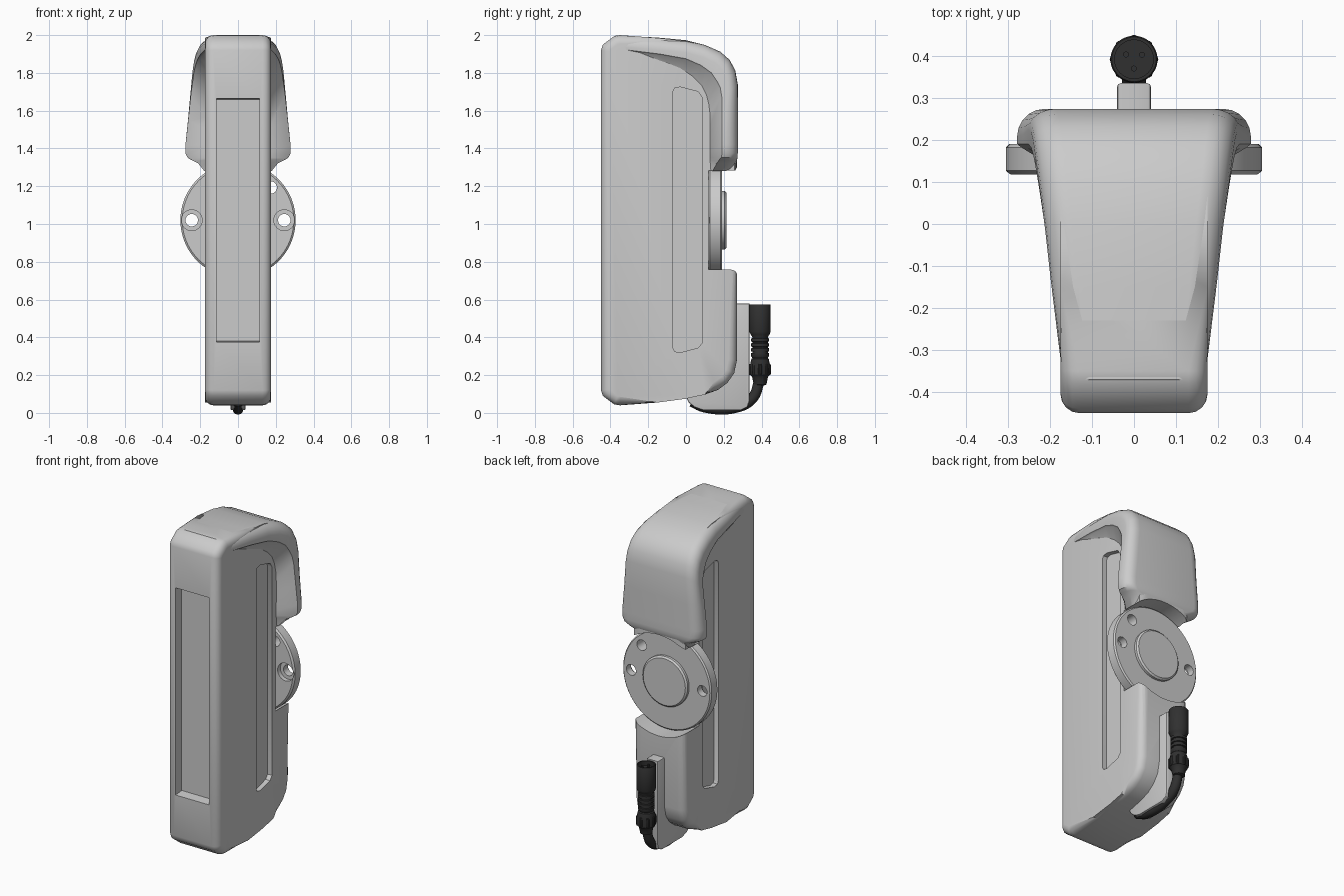
import bpy, bmesh, math
from mathutils import Vector

if "Cube" in bpy.data.objects:
    bpy.data.objects.remove(bpy.data.objects["Cube"])


def finish(name, bm, mat=None):
    bmesh.ops.recalc_face_normals(bm, faces=bm.faces)
    me = bpy.data.meshes.new(name)
    bm.to_mesh(me)
    bm.free()
    ob = bpy.data.objects.new(name, me)
    bpy.context.collection.objects.link(ob)
    if mat:
        me.materials.append(mat)
    return ob


def prism(name, pts, x0, x1, bevel=0.0, segs=4):
    """Extrude a (y, z) outline along x and round its two rims."""
    bm = bmesh.new()
    a = [bm.verts.new((x0, y, z)) for y, z in pts]
    b = [bm.verts.new((x1, y, z)) for y, z in pts]
    caps = [bm.faces.new(a), bm.faces.new(b[::-1])]
    n = len(pts)
    for i in range(n):
        bm.faces.new((a[i], a[(i + 1) % n], b[(i + 1) % n], b[i]))
    if bevel:
        bmesh.ops.bevel(bm, geom=[e for f in caps for e in f.edges], offset=bevel,
                        segments=segs, profile=0.5, affect='EDGES')
    return finish(name, bm)


def lathe(name, prof, centre, axis='Z', segs=48, mat=None):
    """Revolve (radius, height) points about the z or y axis."""
    bm = bmesh.new()
    rings = []
    for r, h in prof:
        ring = []
        for i in range(segs):
            t = 2 * math.pi * i / segs
            c, s = r * math.cos(t), r * math.sin(t)
            p = (c, s, h) if axis == 'Z' else (c, h, s)
            ring.append(bm.verts.new(Vector(p) + Vector(centre)))
        rings.append(ring)
    for a, b in zip(rings, rings[1:]):
        for i in range(segs):
            j = (i + 1) % segs
            bm.faces.new((a[i], a[j], b[j], b[i]))
    bm.faces.new(rings[0])
    bm.faces.new(rings[-1])
    return finish(name, bm, mat)


def cut(ob, cutters):
    bpy.context.view_layer.objects.active = ob
    for c in cutters:
        c.hide_render = True
        m = ob.modifiers.new("cut", 'BOOLEAN')
        m.operation, m.solver, m.object = 'DIFFERENCE', 'EXACT', c
        bpy.ops.object.modifier_apply(modifier=m.name)


def remove(obs):
    for o in obs:
        bpy.data.objects.remove(o, do_unlink=True)


dark = bpy.data.materials.new("dark_rubber")
dark.diffuse_color = (0.03, 0.03, 0.03, 1)
dark.use_nodes = True
dark.node_tree.nodes["Principled BSDF"].inputs["Base Color"].default_value = dark.diffuse_color
HUB = 1.02

# main body
body = prism("main_body", [
    (-.45, .12), (-.44, .09), (-.38, .045), (-.35, .04), (-.15, .055), (0, .075), (.1, .097),
    (.17, .122), (.22, .16), (.255, .21), (.27, .28), (.27, 1.74), (.258, 1.81),
    (.23, 1.865), (.18, 1.91), (.1, 1.945), (0, 1.97), (-.15, 1.985), (-.35, 2.0),
    (-.38, 1.995), (-.44, 1.95), (-.45, 1.92)], -.175, .175, .045)

# flared hood: outer point, half width, lip point, root point
stations = [
    ((-.43, 1.955), .14, (-.42, 1.93), (-.41, 1.92)),
    ((-.37, 1.998), .172, (-.34, 1.925), (-.34, 1.90)),
    ((-.15, 1.987), .197, (-.14, 1.90), (-.17, 1.855)),
    ((0, 1.973), .213, (0, 1.875), (-.04, 1.81)),
    ((.1, 1.948), .225, (.08, 1.84), (.03, 1.765)),
    ((.182, 1.912), .234, (.135, 1.80), (.075, 1.72)),
    ((.232, 1.868), .24, (.165, 1.755), (.1, 1.67)),
    ((.261, 1.812), .245, (.182, 1.72), (.112, 1.62)),
    ((.274, 1.74), .251, (.19, 1.67), (.118, 1.57)),
    ((.274, 1.58), .264, (.19, 1.55), (.12, 1.5)),
    ((.274, 1.42), .278, (.19, 1.42), (.12, 1.42)),
    ((.274, 1.375), .278, (.19, 1.375), (.12, 1.375)),
    ((.273, 1.352), .268, (.188, 1.352), (.12, 1.352)),
    ((.27, 1.338), .245, (.18, 1.338), (.12, 1.338)),
    ((.265, 1.322), .212, (.165, 1.322), (.12, 1.322)),
    ((.255, 1.28), .178, (.14, 1.28), (.12, 1.28))]
bm = bmesh.new()
rings = []
for o, w, l, r in stations:
    o, l = Vector(o), Vector(l)
    d = (l - o).length
    rad = min(.065, d * .85)
    half = []
    for k in range(6):
        a = math.pi / 2 * k / 5
        p = o.lerp(l, rad * (1 - math.cos(a)) / d)
        half.append((w - rad * (1 - math.sin(a)), p.x, p.y))
    half += [(w, l.x, l.y), (w - .01, l.x - .008, l.y - .005), (min(.165, w - .012), *r)]
    full = half + [(-x, y, z) for x, y, z in reversed(half)]
    rings.append([bm.verts.new(p) for p in full])
for a, b in zip(rings, rings[1:]):
    for i in range(len(a)):
        j = (i + 1) % len(a)
        bm.faces.new((a[i], a[j], b[j], b[i]))
bm.faces.new(rings[0])
bm.faces.new(rings[-1])
hood = finish("flared_hood", bm)

# recesses: front panel, side slots, round hub pocket
panel = prism("cut_panel", [(-.6, .36), (-.39, .38), (-.39, 1.66), (-.6, 1.68)], -.115, .115)
slot = [(-.07, .345), (-.06, .325), (-.03, .32), (.065, .345), (.085, .37),
        (.085, 1.67), (.065, 1.7), (-.03, 1.725), (-.06, 1.72), (-.07, 1.70)]
slots = [prism("cut_slot", slot, s * .145, s * .3) for s in (-1, 1)]
pocket = lathe("cut_pocket", [(.315, .12), (.315, .5)], (0, 0, HUB), 'Y', 96)
cut(body, [panel, *slots, pocket])
cut(hood, [pocket])
remove([panel, *slots, pocket])

# mounting disc with boss and screw holes
disc = lathe("mounting_disc", [(.295, .118), (.305, .127), (.305, .182), (.297, .19)],
             (0, 0, HUB), 'Y', 96)
holes = [lathe("cut_hole", [(.033, .05), (.033, .3)], (x, 0, HUB + z), 'Y', 32)
         for x, z in ((.245, 0), (-.245, 0), (.173, .173))]
holes += [lathe("cut_bore", [(.055, .05), (.055, .145)], (x, 0, HUB), 'Y', 32)
          for x in (-.245, .245)]
cut(disc, holes)
remove(holes)
boss = lathe("disc_boss", [(.155, .18), (.155, .205), (.145, .214)], (0, 0, HUB), 'Y', 64)

# cable bracket
bracket = prism("cable_bracket", [
    (-.01, .2), (0, .085), (.015, .055), (.045, .03), (.09, .014), (.29, .014), (.325, .03),
    (.335, .06), (.335, .58), (.2, .58)], -.04, .04, .008, 2)

# cable
cu = bpy.data.curves.new("cable", 'CURVE')
cu.dimensions = '3D'
cu.bevel_depth, cu.bevel_resolution, cu.use_fill_caps = .028, 4, True
sp = cu.splines.new('BEZIER')
path = [(.03, .06), (.1, .03), (.27, .03), (.35, .075), (.39, .17)]
sp.bezier_points.add(len(path) - 1)
for bp, (y, z) in zip(sp.bezier_points, path):
    bp.co = (0, y, z)
    bp.handle_left_type = bp.handle_right_type = 'AUTO'
cable = bpy.data.objects.new("cable", cu)
bpy.context.collection.objects.link(cable)
cu.materials.append(dark)
bpy.ops.object.select_all(action='DESELECT')
cable.select_set(True)
bpy.context.view_layer.objects.active = cable
bpy.ops.object.convert(target='MESH')

# plug: nut, ribbed neck, socket collar
prof = [(.02, .145), (.034, .15), (.042, .19), (.052, .2), (.053, .255), (.046, .285), (.04, .29)]
for k in range(4):
    z = .3 + k * .026
    prof += [(.047, z), (.047, z + .016), (.041, z + .018), (.041, z + .024)]
prof += [(.05, .415), (.056, .43), (.056, .57), (.053, .575), (.046, .575), (.046, .545), (.01, .545)]
plug = lathe("plug", prof, (0, .392, 0), mat=dark)

# grip ridges on nut and collar, pins in the socket
ridges = []
for k in range(8):
    t = 2 * math.pi * k / 8
    c, s = math.cos(t), math.sin(t)
    ridges.append(lathe("nut_ridge", [(.009, .2), (.011, .21), (.011, .25), (.009, .26)],
                        (.047 * c, .392 + .047 * s, 0), segs=10, mat=dark))
for k in range(3):
    t = 2 * math.pi * k / 3 + .5
    ridges.append(lathe("socket_pin", [(.007, .54), (.007, .565)],
                        (.022 * math.cos(t), .392 + .022 * math.sin(t), 0), segs=10, mat=dark))

# smooth shading with crisp edges
for ob in bpy.context.collection.objects:
    bpy.ops.object.select_all(action='DESELECT')
    ob.select_set(True)
    bpy.context.view_layer.objects.active = ob
    bpy.ops.object.shade_smooth_by_angle(angle=math.radians(35))
